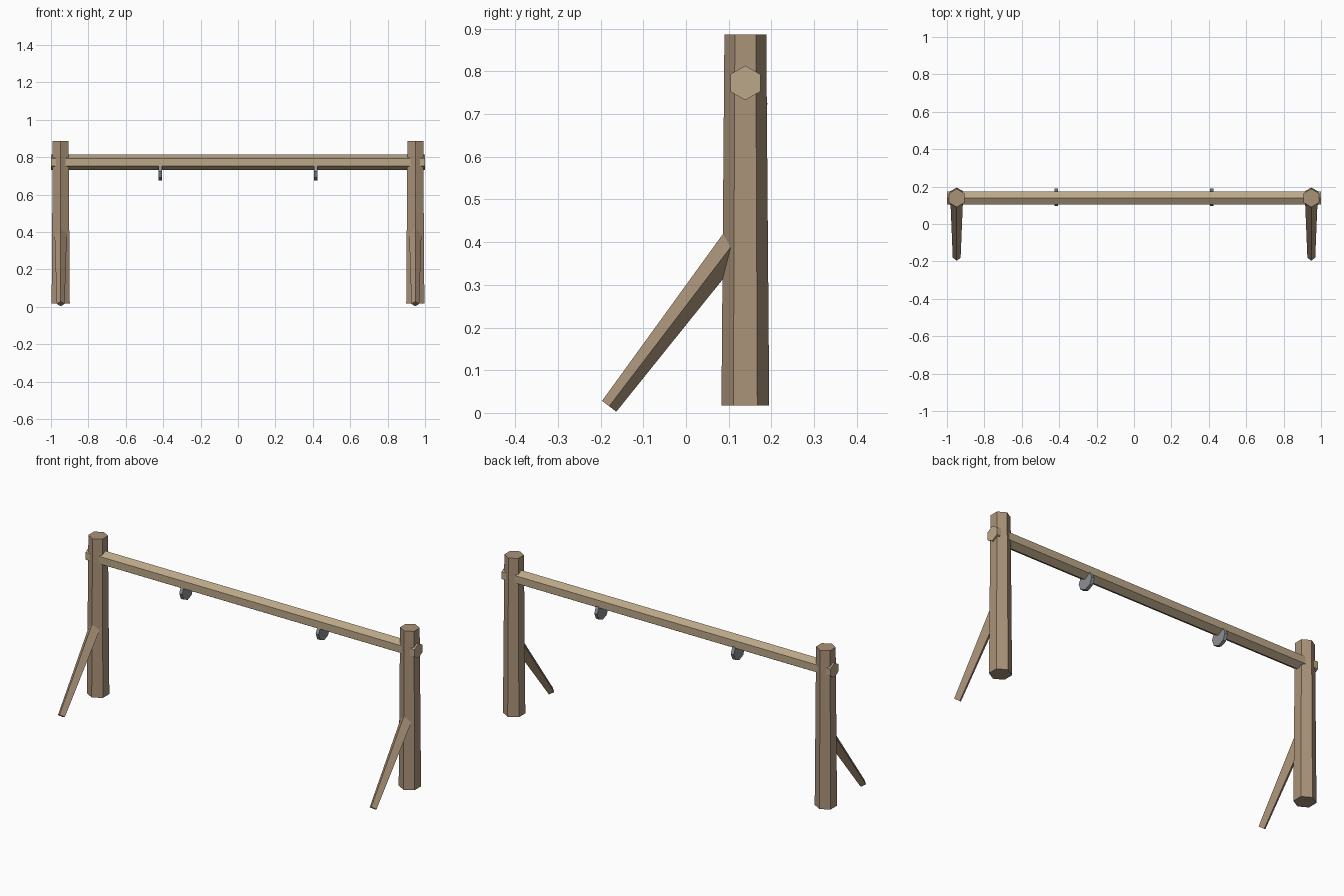
import bpy
from math import pi
from mathutils import Vector, Matrix

if "Cube" in bpy.data.objects:
    bpy.data.objects.remove(bpy.data.objects["Cube"])


def material(name, rgb):
    m = bpy.data.materials.new(name)
    m.diffuse_color = (*rgb, 1)
    m.use_nodes = True
    m.node_tree.nodes["Principled BSDF"].inputs["Base Color"].default_value = m.diffuse_color
    return m


POST = material("post_wood", (0.40, 0.29, 0.19))
BEAM = material("beam_wood", (0.50, 0.39, 0.25))
METAL = material("metal", (0.27, 0.28, 0.30))


def rod(name, a, b, r1, r2, sides, side_dir, mat):
    """Tapered prism from a to b with one corner pointing along side_dir."""
    a, b = Vector(a), Vector(b)
    z = (b - a).normalized()
    x = Vector(side_dir)
    x = (x - z * x.dot(z)).normalized()
    y = z.cross(x)
    rot = Matrix((x, y, z)).transposed().to_4x4()
    bpy.ops.mesh.primitive_cone_add(vertices=sides, radius1=r1, radius2=r2,
                                    depth=(b - a).length)
    ob = bpy.context.object
    ob.name = name
    # primitive's first corner lies on local +y
    ob.matrix_world = Matrix.Translation((a + b) / 2) @ rot @ Matrix.Rotation(-pi / 2, 4, 'Z')
    ob.data.materials.append(mat)
    return ob


Y = 0.139  # plane of the frame

# crossbeam
rod("crossbeam", (-1, Y, 0.773), (1, Y, 0.773), 0.0405, 0.0405, 6, (0, 0, 1), BEAM)

for side, s in (("left", -1), ("right", 1)):
    # upright post
    rod(side + "_post", (s * 0.948, Y, 0.017), (s * 0.948, Y, 0.887),
        0.056, 0.049, 6, (0, 1, 0), POST)
    # leaning brace
    rod(side + "_brace", (s * 0.948, -0.18, 0.0155), (s * 0.948, 0.135, 0.428),
        0.021, 0.034, 4, (1, 0, 0), POST)
    # hanging metal plate
    rod(side + "_hanger", (s * 0.415 - 0.009, 0.143, 0.724), (s * 0.415 + 0.009, 0.143, 0.724),
        0.048, 0.048, 8, (0, 0, 1), METAL)
